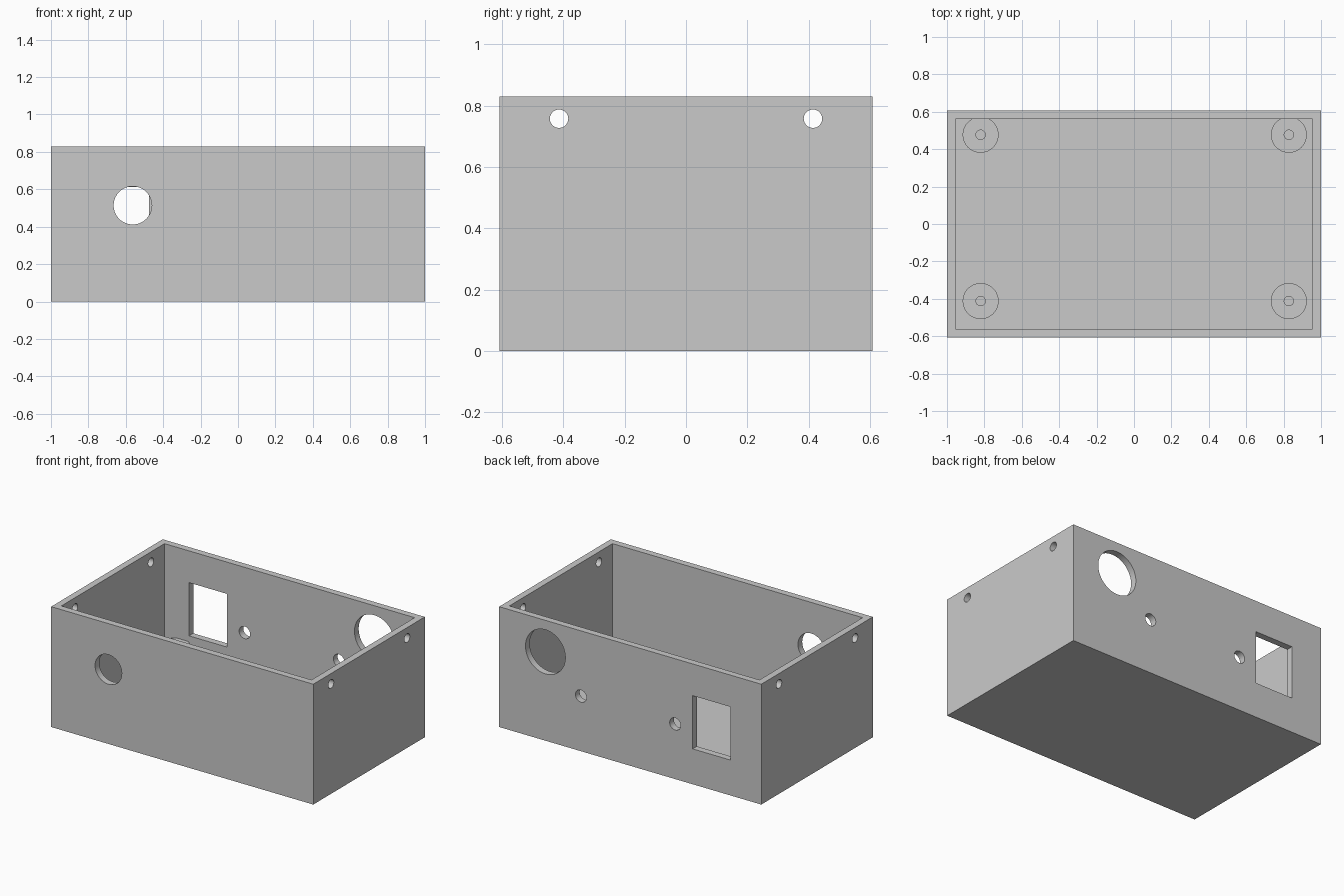
import bpy
from math import radians

if "Cube" in bpy.data.objects:
    bpy.data.objects.remove(bpy.data.objects["Cube"], do_unlink=True)

HX, HY, H = 1.0, 0.608, 0.83      # half width, half depth, height
WALL, FLOOR, POST_TOP = 0.046, 0.046, 0.204

grey = bpy.data.materials.new("plain_grey")
grey.use_nodes = True
grey.diffuse_color = (0.59, 0.59, 0.59, 1)
grey.node_tree.nodes["Principled BSDF"].inputs["Base Color"].default_value = (0.59, 0.59, 0.59, 1)


def finish(ob, name):
    ob.name = name
    ob.data.materials.append(grey)
    return ob


def box(name, lo, hi):
    mid = [(a + b) / 2 for a, b in zip(lo, hi)]
    bpy.ops.mesh.primitive_cube_add(size=1, location=mid)
    ob = bpy.context.object
    ob.scale = [b - a for a, b in zip(lo, hi)]
    bpy.ops.object.transform_apply(location=True, rotation=True, scale=True)
    return finish(ob, name)


def cylinder(name, centre, radius, length, axis="z"):
    turn = {"x": (0, radians(90), 0), "y": (radians(90), 0, 0), "z": (0, 0, 0)}[axis]
    bpy.ops.mesh.primitive_cylinder_add(vertices=64, radius=radius, depth=length,
                                        location=centre, rotation=turn)
    bpy.ops.object.transform_apply(location=True, rotation=True, scale=True)
    return finish(bpy.context.object, name)


def cut(target, cutter):
    mod = target.modifiers.new("cut", "BOOLEAN")
    mod.operation = "DIFFERENCE"
    mod.solver = "EXACT"
    mod.object = cutter
    bpy.context.view_layer.objects.active = target
    bpy.ops.object.modifier_apply(modifier=mod.name)
    bpy.data.objects.remove(cutter, do_unlink=True)


def smooth(ob):
    bpy.ops.object.select_all(action="DESELECT")
    ob.select_set(True)
    bpy.context.view_layer.objects.active = ob
    bpy.ops.object.shade_smooth_by_angle(angle=radians(30))


# Open-topped case
case = box("case", (-HX, -HY, 0), (HX, HY, H))
cut(case, box("cavity", (-HX + WALL, -HY + WALL, FLOOR), (HX - WALL, HY - WALL, H + 0.1)))

# Front opening
cut(case, cylinder("front_hole", (-0.563, -HY, 0.514), 0.102, 0.2, "y"))

# Back openings: large round hole, two screw holes, rectangular window
for x, z, r in ((0.647, 0.613, 0.152), (0.376, 0.38, 0.042), (-0.343, 0.38, 0.042)):
    cut(case, cylinder("back_hole", (x, HY, z), r, 0.2, "y"))
cut(case, box("back_window", (-0.767, HY - 0.1, 0.244), (-0.476, HY + 0.1, 0.611)))

# Lid screw holes through both side walls
for y in (-0.414, 0.414):
    cut(case, cylinder("side_hole", (0, y, 0.758), 0.03, 2.4, "x"))
smooth(case)

# Board mounting posts with screw holes down to the floor
for x, side in ((-0.82, "right"), (0.828, "left")):
    for y, end in ((-0.412, "front"), (0.477, "back")):
        post = cylinder(f"post_{end}_{side}", (x, y, (FLOOR + POST_TOP) / 2), 0.096, POST_TOP - FLOOR)
        cut(post, cylinder("post_hole", (x, y, POST_TOP), 0.025, 2.2 * (POST_TOP - FLOOR)))
        smooth(post)
